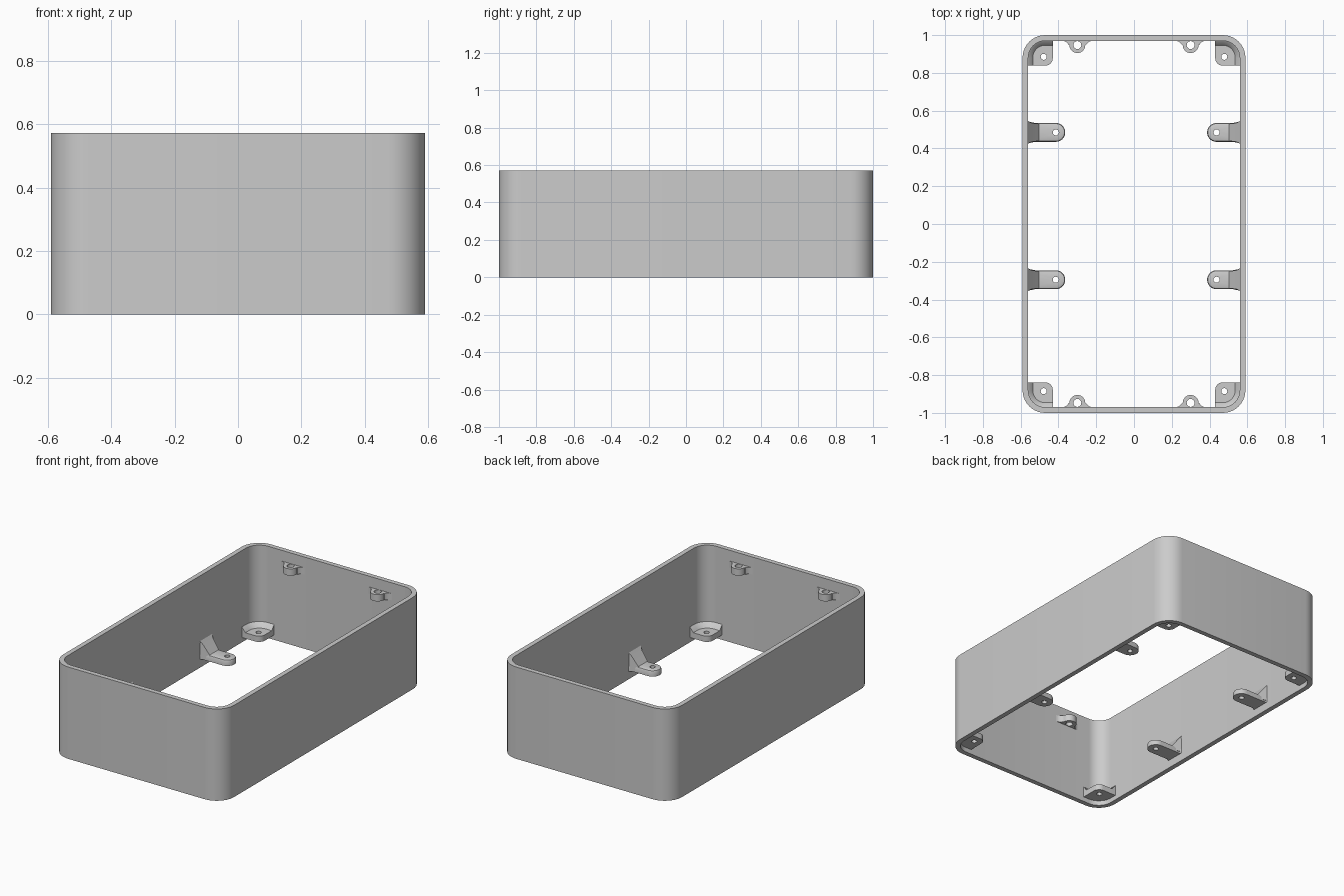
import bpy, bmesh
from math import sin, cos, pi, radians

cube = bpy.data.objects.get("Cube")
if cube:
    bpy.data.objects.remove(cube, do_unlink=True)

grey = bpy.data.materials.new("plain_grey")
grey.use_nodes = True
grey.diffuse_color = (0.6, 0.6, 0.6, 1)
grey.node_tree.nodes["Principled BSDF"].inputs["Base Color"].default_value = (0.6, 0.6, 0.6, 1)

W, D, H, WALL, R = 0.59, 1.0, 0.572, 0.03, 0.12
IX, IY, IR = W - WALL, D - WALL, R - WALL


def arc(cx, cy, r, a0, a1, n=10):
    return [(cx + r * cos(radians(a0 + (a1 - a0) * i / n)),
             cy + r * sin(radians(a0 + (a1 - a0) * i / n))) for i in range(n + 1)]


def rounded_rect(x, y, r):
    pts = []
    for sx, sy, a in ((1, 1, 0), (-1, 1, 90), (-1, -1, 180), (1, -1, 270)):
        pts += arc(sx * (x - r), sy * (y - r), r, a, a + 90)
    return pts


def finish(name, bm, sx=1, sy=1):
    for v in bm.verts:
        v.co.x *= sx
        v.co.y *= sy
    bmesh.ops.recalc_face_normals(bm, faces=bm.faces)
    mesh = bpy.data.meshes.new(name)
    bm.to_mesh(mesh)
    bm.free()
    mesh.materials.append(grey)
    obj = bpy.data.objects.new(name, mesh)
    bpy.context.collection.objects.link(obj)
    bpy.ops.object.select_all(action='DESELECT')
    obj.select_set(True)
    bpy.context.view_layer.objects.active = obj
    bpy.ops.object.shade_smooth_by_angle(angle=radians(30))


def plate(outline, hole, z0, z1, chamfer=0):
    """Upright plate with a hole; the top outer rim may be chamfered."""
    bm = bmesh.new()
    edges = []
    for loop in (outline, hole):
        vs = [bm.verts.new((x, y, z0)) for x, y in loop]
        edges += [bm.edges.new((vs[i - 1], vs[i])) for i in range(len(vs))]
    bmesh.ops.triangle_fill(bm, edges=edges, use_beauty=True)
    ext = bmesh.ops.extrude_face_region(bm, geom=bm.faces[:], use_keep_orig=True)
    top = [g for g in ext["geom"] if isinstance(g, bmesh.types.BMVert)]
    for v in top:
        v.co.z = z1
    bmesh.ops.recalc_face_normals(bm, faces=bm.faces)
    if chamfer:
        cx = sum(p[0] for p in hole) / len(hole)
        cy = sum(p[1] for p in hole) / len(hole)
        rim = [e for e in bm.edges if all(v.co.z > z1 - 1e-5 for v in e.verts)
               and e.calc_face_angle(0) > 1
               and all((v.co.x - cx) ** 2 + (v.co.y - cy) ** 2 > 0.03 ** 2 for v in e.verts)]
        bmesh.ops.bevel(bm, geom=rim, offset=chamfer, segments=2, profile=0.5, affect='EDGES')
    return bm


def circle(cx, cy, r):
    return arc(cx, cy, r, 0, 360, 20)[:-1]


# Open rectangular wall
finish("outer_wall", plate(rounded_rect(W, D, R), rounded_rect(IX, IY, IR), 0, H))

for sx, side in ((1, "left"), (-1, "right")):
    for sy, end in ((-1, "front"), (1, "back")):
        # Corner screw pad
        inner, r = 0.04, IR + 0.01
        outline = (arc(0.43 + inner, 0.838 + inner, inner, 180, 270, 6) + [(IX + 0.01, 0.838)]
                   + arc(IX - IR, IY - IR, r, 0, 90) + [(0.43, IY + 0.01)])
        finish(f"corner_pad_{end}_{side}",
               plate(outline, circle(0.478, 0.885, 0.016), 0.03, 0.066), sx, sy)

        # Sloped fillet joining the pad to the wall
        bm = bmesh.new()
        path = [((IX, 0.838), 0)] + [(p, 90 * i / 10) for i, p in
                enumerate(arc(IX - IR, IY - IR, IR, 0, 90))] + [((0.43, IY), 90)]
        rings = []
        for (x, y), a in path:
            nx, ny = cos(radians(a)), sin(radians(a))
            rings.append([bm.verts.new((x + o * nx, y + o * ny, z)) for o, z in
                          ((0.005, 0.06), (0.005, 0.098), (0, 0.096), (-0.024, 0.066), (-0.024, 0.06))])
        for a, b in zip(rings, rings[1:]):
            for i in range(len(a)):
                bm.faces.new((a[i - 1], a[i], b[i], b[i - 1]))
        bm.faces.new(rings[0])
        bm.faces.new(rings[-1])
        finish(f"corner_fillet_{end}_{side}", bm, sx, sy)

        # Flared lid tab high on the end wall
        c, half = 0.947, 0.042
        outline = ([(0.38, IY + 0.01), (0.38, IY)] + arc(0.382, IY - 0.04, 0.04, 90, 155, 5)
                   + arc(0.3, c, half, 0, -180, 14)
                   + arc(0.218, IY - 0.04, 0.04, 25, 90, 5) + [(0.22, IY + 0.01)])
        finish(f"lid_tab_{end}_{side}",
               plate(outline, circle(0.3, c, 0.021), 0.463, 0.505), sx, sy)

    # Side wall tabs, longer on one side
    hx = 0.437 if sx > 0 else 0.414
    for y, end in ((-0.295, "front"), (0.485, "back")):
        half = 0.05
        outline = ([(IX + 0.01, y + 0.06), (IX, y + 0.06), (IX - 0.015, y + half)]
                   + arc(hx, y, half, 90, 270, 16)
                   + [(IX - 0.015, y - half), (IX, y - 0.06), (IX + 0.01, y - 0.06)])
        finish(f"side_tab_{end}_{side}",
               plate(outline, circle(hx, y, 0.016), 0.05, 0.088, 0.012), sx)

        # Sloped gusset above the tab
        bm = bmesh.new()
        rows = []
        for s in (-1, 1):
            rows.append([bm.verts.new((x, y + s * w, z)) for x, z, w in
                         ((IX + 0.01, 0.06, 0.06), (IX + 0.01, 0.165, 0.06), (IX, 0.165, 0.06),
                          (IX - 0.015, 0.143, half), (0.502, 0.086, half - 0.005), (0.502, 0.06, half - 0.005))])
            bm.faces.new(rows[-1])
        for i in range(len(rows[0])):
            bm.faces.new((rows[0][i - 1], rows[0][i], rows[1][i], rows[1][i - 1]))
        finish(f"side_gusset_{end}_{side}", bm, sx)
